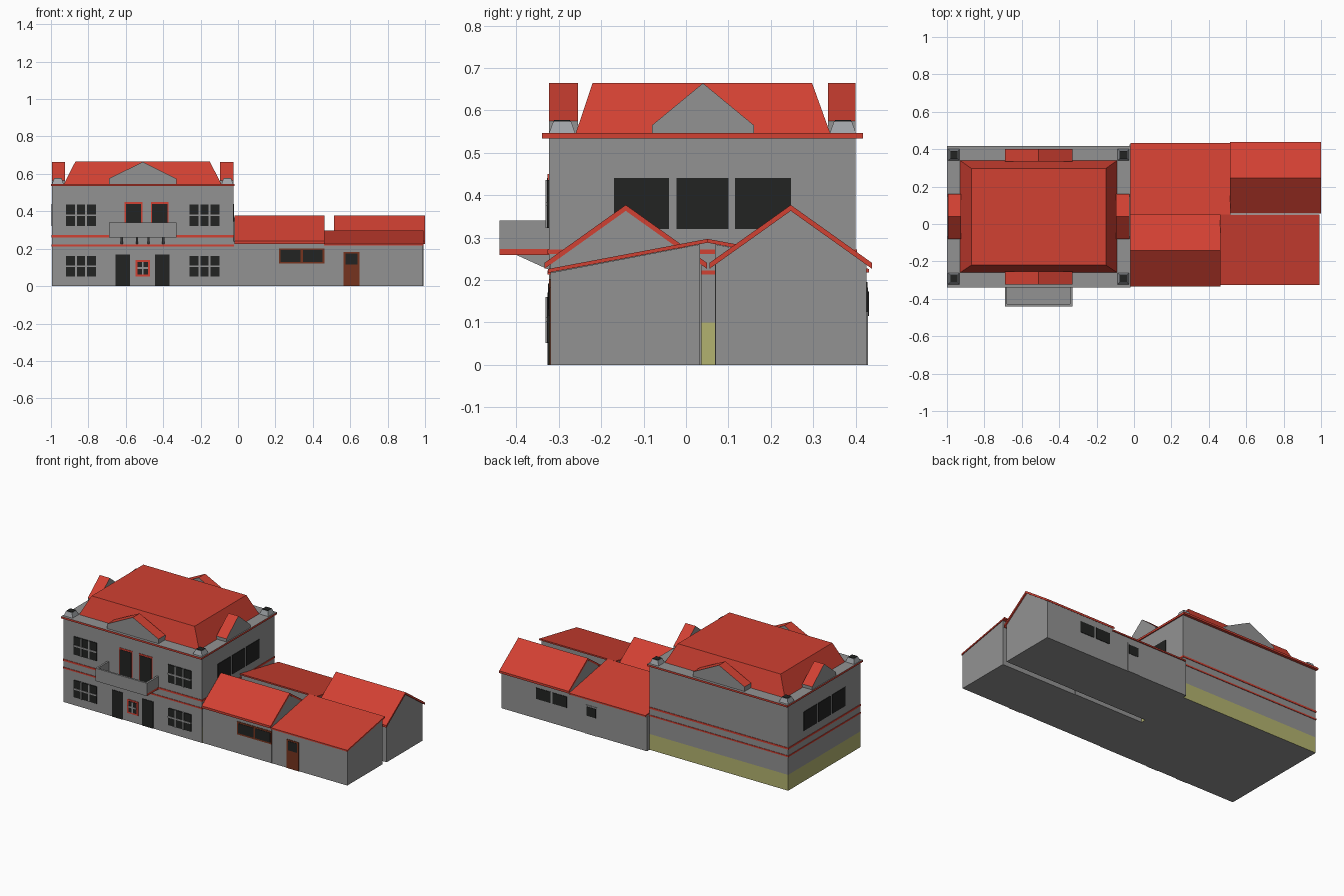
import bpy, bmesh
from mathutils import Vector

if "Cube" in bpy.data.objects:
    bpy.data.objects.remove(bpy.data.objects["Cube"])


def mat(name, r, g, b):
    m = bpy.data.materials.new(name)
    m.diffuse_color = (r, g, b, 1)
    m.use_nodes = True
    m.node_tree.nodes["Principled BSDF"].inputs["Base Color"].default_value = m.diffuse_color
    return m


RED = mat("roof red", 0.64, 0.052, 0.032)
GREY = mat("wall grey", 0.29, 0.29, 0.29)
STONE = mat("post light grey", 0.35, 0.37, 0.39)
BLACK = mat("glass black", 0.016, 0.017, 0.016)
BROWN = mat("wood brown", 0.18, 0.034, 0.013)
OLIVE = mat("plinth olive", 0.45, 0.45, 0.16)


def finish(name, bm, mats, rule=None):
    bmesh.ops.recalc_face_normals(bm, faces=bm.faces)
    bm.normal_update()
    if rule:
        for f in bm.faces:
            f.material_index = rule(f)
    me = bpy.data.meshes.new(name)
    bm.to_mesh(me)
    bm.free()
    for m in mats:
        me.materials.append(m)
    ob = bpy.data.objects.new(name, me)
    bpy.context.collection.objects.link(ob)
    return ob


def frustum(name, lo, hi, z0, z1, mats, rule=None):
    """lo / hi are (x0, x1, y0, y1) rectangles at heights z0 and z1."""
    bm = bmesh.new()
    rings = []
    for (x0, x1, y0, y1), z in ((lo, z0), (hi, z1)):
        rings.append([bm.verts.new(p) for p in
                      ((x0, y0, z), (x1, y0, z), (x1, y1, z), (x0, y1, z))])
    a, b = rings
    bm.faces.new(a)
    bm.faces.new(b)
    for i in range(4):
        j = (i + 1) % 4
        bm.faces.new((a[i], a[j], b[j], b[i]))
    return finish(name, bm, mats, rule)


def box(name, x0, x1, y0, y1, z0, z1, mats, rule=None):
    r = (x0, x1, y0, y1)
    return frustum(name, r, r, z0, z1, mats, rule)


def prism(name, pts, a0, a1, mats, axis='X', rule=None):
    """Extrude a profile along X (points are y,z) or Y (points are x,z)."""
    bm = bmesh.new()
    def at(p, a):
        return bm.verts.new((a, p[0], p[1]) if axis == 'X' else (p[0], a, p[1]))
    A = [at(p, a0) for p in pts]
    B = [at(p, a1) for p in pts]
    bm.faces.new(A)
    bm.faces.new(B)
    for i in range(len(pts)):
        j = (i + 1) % len(pts)
        bm.faces.new((A[i], A[j], B[j], B[i]))
    return finish(name, bm, mats, rule)


def plate(name, side, wall, u0, u1, z0, z1, m, t=0.003):
    """Thin panel standing proud of a wall; side is 'F', 'B', 'L' or 'R'."""
    d = wall + (t if side in 'BR' else -t)
    lo, hi = min(wall, d), max(wall, d)
    if side in 'FB':
        return box(name, u0, u1, lo, hi, z0, z1, [m])
    return box(name, lo, hi, u0, u1, z0, z1, [m])


def window(name, x0, x1, z0, z1, cols, rows, bar, wall, border=None):
    """Front window: black glass, mullions and an optional coloured frame."""
    if border:
        b = 0.01
        plate(name + "_frame", 'F', wall, x0 - b, x1 + b, z0 - b, z1 + b, border, 0.003)
    plate(name + "_glass", 'F', wall, x0, x1, z0, z1, BLACK, 0.005)
    for i in range(1, cols):
        x = x0 + (x1 - x0) * i / cols
        plate(name + "_mullion", 'F', wall, x - .005, x + .005, z0, z1, bar, 0.008)
    for i in range(1, rows):
        z = z0 + (z1 - z0) * i / rows
        plate(name + "_rail", 'F', wall, x0, x1, z - .005, z + .005, bar, 0.008)


# Main house walls with olive plinth on the back and sides
WX0, WX1, WY0, WY1 = -0.995, -0.025, -0.323, 0.40
box("main_plinth", WX0, WX1, WY0, WY1, 0, 0.1, [GREY, OLIVE],
    lambda f: 1 if abs(f.normal.z) < .5 and f.normal.y > -.5 else 0)
box("main_walls", WX0, WX1, WY0, WY1, 0.1, 0.536, [GREY])
for z0, z1 in ((0.213, 0.222), (0.261, 0.272)):
    box("red_band", WX0 - .003, WX1 + .003, WY0 - .003, WY1 + .003, z0, z1, [RED])
box("cornice", -1.0, -0.018, -0.34, 0.417, 0.534, 0.546, [RED, GREY],
    lambda f: 1 if f.normal.z > .5 else 0)

# Main roof: flat topped hip
frustum("main_roof", (-0.93, -0.09, -0.26, 0.34), (-0.87, -0.15, -0.22, 0.297),
        0.546, 0.665, [RED])

# Ornamental gables on the four sides
top_red = lambda f: 1 if f.normal.z > .3 else 0


def gable(c, h, shoulder):
    return [(c - h, .546), (c + h, .546), (c + h, shoulder), (c, .664), (c - h, shoulder)]


for a0, a1 in ((-0.323, -0.255), (0.335, 0.40)):
    prism("long_side_gable", gable(-0.51, 0.18, 0.575), a0, a1, [GREY, RED], 'Y', top_red)
for a0, a1 in ((-0.995, -0.925), (-0.095, -0.025)):
    prism("short_side_gable", gable(0.04, 0.12, 0.565), a0, a1, [GREY, RED], 'X', top_red)

# Corner posts with dark caps
for x in (-0.963, -0.057):
    for y in (-0.292, 0.37):
        r, s, c = .031, .021, .019
        frustum("corner_post", (x - r, x + r, y - r, y + r),
                (x - s, x + s, y - s, y + s), .546, .574, [STONE])
        box("post_cap", x - c, x + c, y - c, y + c, .574, .577, [BLACK])

# Front windows and doors of the main house
for x in (-0.92, -0.26):
    window("upper_window", x, x + .16, .322, .436, 3, 2, GREY, WY0)
    window("lower_window", x, x + .16, .052, .160, 3, 2, GREY, WY0)
window("small_window", -.537, -.481, .062, .13, 2, 2, GREY, WY0, RED)
for x in (-0.655, -0.443):
    plate("front_door", 'F', WY0, x, x + .078, 0, .17, BLACK)
for x in (-0.602, -0.462):
    plate("balcony_door_frame", 'F', WY0, x - .004, x + .091, .272, .45, RED)
    plate("balcony_door", 'F', WY0, x + .003, x + .084, .272, .44, BLACK, .005)

# Side windows
for side, wall in (('L', WX0), ('R', WX1)):
    for y0, y1 in ((-.17, -.04), (-.022, .10), (.115, .248)):
        plate("side_window", side, wall, y0, y1, .32, .44, BLACK)

# Balcony with brackets
BX0, BX1, BY = -0.69, -0.33, -0.44
box("balcony_floor", BX0, BX1, BY, WY0, .259, .273, [GREY, RED],
    lambda f: 1 if abs(f.normal.x) > .5 else 0)
box("balcony_front", BX0, BX1, BY, BY + .012, .273, .34, [GREY])
for x in (BX0, BX1 - .012):
    box("balcony_side", x, x + .012, BY + .012, WY0, .273, .34, [GREY])
for x in (-.622, -.54, -.478, -.40):
    prism("balcony_bracket", [(-.40, .259), (WY0, .259), (WY0, .224)],
          x - .006, x + .006, [GREY])


# Wings: each half has one gabled block and one lean-to; the back half is turned 180 degrees
def gable_block(name, x0, x1, c, w, roof_x0, roof_x1):
    h, e, a, t = w, .24, .377, .011
    we = a - t - (a - e) * w / .19
    prism(name + "_walls", [(c - h, 0), (c + h, 0), (c + h, we), (c, a - t), (c - h, we)],
          x0, x1, [GREY])
    o, t2 = .192, .014
    prism(name + "_roof", [(c - o, e), (c, a), (c + o, e), (c + o, e - t2),
                           (c, a - t2), (c - o, e - t2)], roof_x0, roof_x1, [RED])


def lean_to(name, low, high, s, x0, x1, roof_x0, roof_x1):
    # s is the outward direction of the low side
    wl, wh = low - s * .006, high - s * -.0
    prism(name + "_walls", [(wl, 0), (wh, 0), (wh, .284), (wl, .217)], x0, x1, [GREY])
    rl, rh = low, high - s * .018
    prism(name + "_roof", [(rl, .226), (rh, .297), (rh, .288), (rl, .217)],
          roof_x0, roof_x1, [RED])


gable_block("front_gable_wing", -.025, .46, -.142, .178, -.02, .462)
lean_to("front_lean_to", -.325, .033, -1, .46, .988, .46, .992)
gable_block("back_gable_wing", .515, .992, .247, .178, .513, 1.0)
lean_to("back_lean_to", .432, .068, 1, -.025, .515, -.02, .515)

# Wing windows and doors
for x0, x1 in ((.228, .335), (.347, .452)):
    window("wing_window", x0, x1, .130, .192, 1, 1, BROWN, -.32, BROWN)
for x0, x1 in ((.535, .635), (.65, .75)):
    plate("back_wing_window", 'B', .425, x0, x1, .125, .195, BLACK)
plate("wing_door", 'F', -.319, .565, .65, 0, .182, BROWN)
plate("wing_door_glass", 'F', -.319, .575, .64, .115, .173, BLACK, .005)
plate("back_door", 'B', .426, .32, .405, 0, .182, GREY)
plate("back_door_glass", 'B', .426, .33, .395, .115, .173, BLACK, .005)
